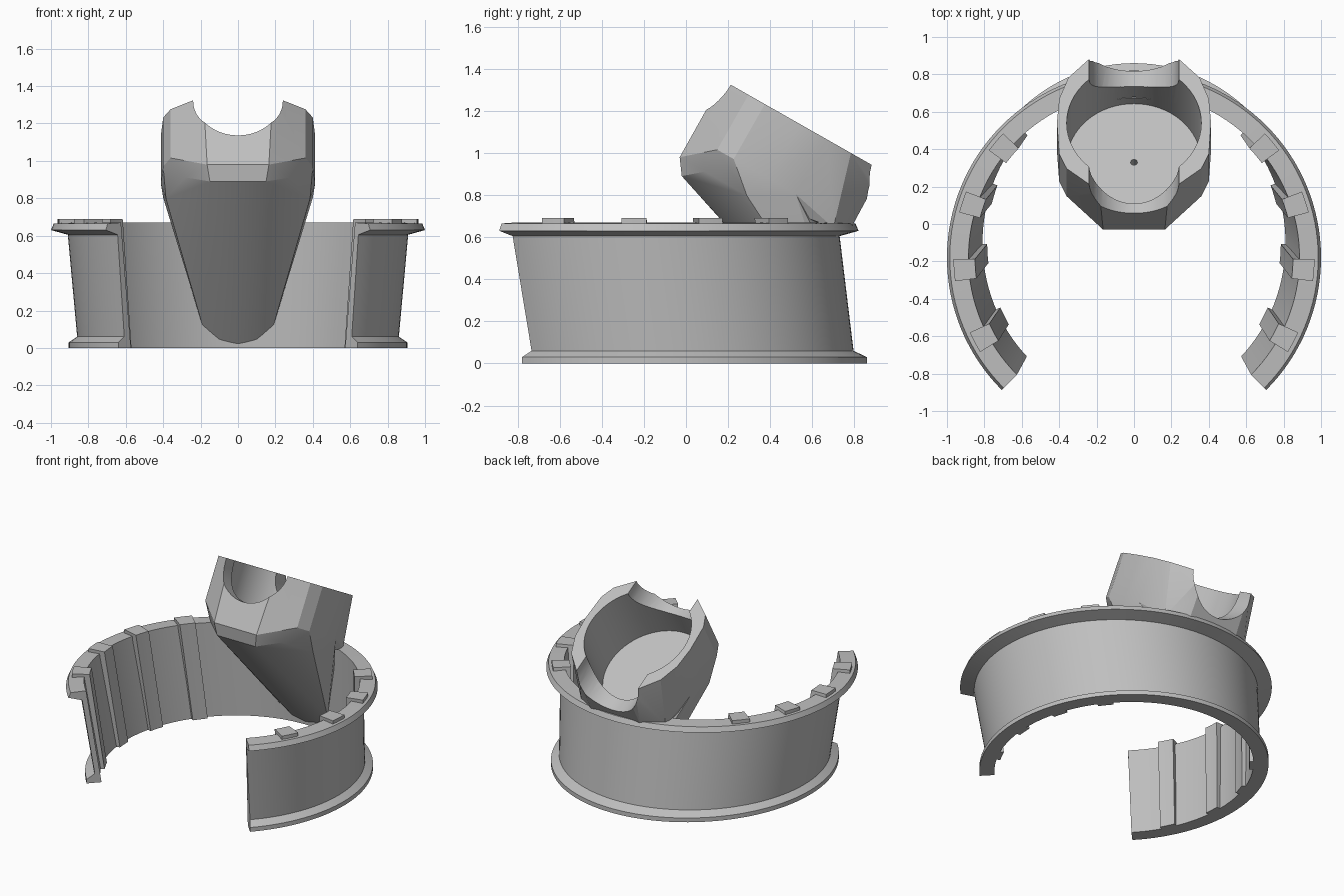
import bpy, bmesh, math
from mathutils import Matrix, Vector

cube = bpy.data.objects.get("Cube")
if cube:
    bpy.data.objects.remove(cube)

grey = bpy.data.materials.new("plain_grey")
grey.use_nodes = True
grey.diffuse_color = (0.52, 0.52, 0.52, 1)
grey.node_tree.nodes["Principled BSDF"].inputs["Base Color"].default_value = (0.52, 0.52, 0.52, 1)

# Cup frame: origin at the middle of the rim, y towards the back, z along the cup axis
CUP = Matrix.Translation((0, 0.54, 1.138)) @ Matrix.Rotation(math.radians(-29.6), 4, 'X')


def finish(bm, name):
    bmesh.ops.recalc_face_normals(bm, faces=bm.faces[:])
    mesh = bpy.data.meshes.new(name)
    bm.to_mesh(mesh)
    bm.free()
    mesh.materials.append(grey)
    ob = bpy.data.objects.new(name, mesh)
    bpy.context.collection.objects.link(ob)
    return ob


def activate(ob):
    bpy.ops.object.select_all(action='DESELECT')
    ob.select_set(True)
    bpy.context.view_layer.objects.active = ob


def smooth(ob, degrees):
    activate(ob)
    bpy.ops.object.shade_smooth_by_angle(angle=math.radians(degrees))


def sweep(name, profile, start, end, steps):
    """Sweep a profile of (x radius, y radius, y centre, z) around an arc."""
    bm = bmesh.new()
    rings = []
    for i in range(steps + 1):
        a = math.radians(start + (end - start) * i / steps)
        rings.append([bm.verts.new((rx * math.cos(a), cy + ry * math.sin(a), z))
                      for rx, ry, cy, z in profile])
    n = len(profile)
    for r, s in zip(rings, rings[1:]):
        for j in range(n):
            k = (j + 1) % n
            bm.faces.new((r[j], r[k], s[k], s[j]))
    bm.faces.new(rings[0])
    bm.faces.new(rings[-1])
    ob = finish(bm, name)
    smooth(ob, 25)
    return ob


def hull(name, points):
    """Convex solid around points mirrored in x."""
    bm = bmesh.new()
    for p in points:
        for side in (-1, 1):
            bm.verts.new((side * p[0], p[1], p[2]))
    res = bmesh.ops.convex_hull(bm, input=bm.verts[:])
    spare = {g for g in res["geom_interior"] + res["geom_unused"]
             if isinstance(g, bmesh.types.BMVert)}
    bmesh.ops.delete(bm, geom=list(spare), context='VERTS')
    bmesh.ops.dissolve_limit(bm, angle_limit=math.radians(1),
                             verts=bm.verts[:], edges=bm.edges[:])
    return finish(bm, name)


def cutter(name, radius, length, matrix, segments):
    bm = bmesh.new()
    bmesh.ops.create_cone(bm, cap_ends=True, segments=segments, radius1=radius,
                          radius2=radius, depth=length, matrix=CUP @ matrix)
    return finish(bm, name)


def boolean(ob, tool, operation):
    mod = ob.modifiers.new(operation.lower(), 'BOOLEAN')
    mod.operation = operation
    mod.solver = 'EXACT'
    mod.object = tool
    tool.hide_render = True
    activate(ob)
    bpy.ops.object.modifier_apply(modifier=mod.name)
    bpy.data.objects.remove(tool)


# Open band with a flange at the top and at the bottom
TOP, LOW = -0.18, -0.10
sweep("band", [
    (0.81, 0.86, LOW, 0), (0.905, 0.96, LOW, 0), (0.905, 0.96, LOW, 0.03),
    (0.86, 0.896, LOW, 0.06), (0.91, 0.91, TOP, 0.605), (1, 1, TOP, 0.63),
    (0.985, 0.985, TOP, 0.665), (0.885, 0.885, TOP, 0.67)], -45, 225, 96)

# Raised ribs down the inside of the band, mirrored left and right
rib = [(0.785, 0.835, LOW, 0), (0.83, 0.88, LOW, 0), (0.895, 0.895, TOP, 0.63),
       (0.965, 0.965, TOP, 0.645), (0.965, 0.965, TOP, 0.69), (0.85, 0.85, TOP, 0.69)]
for i, mid in enumerate((-28, -4, 18, 40)):
    for side, a in (("left", mid), ("right", 180 - mid)):
        sweep(f"rib_{side}_{i + 1}", rib, a - 3.5, a + 3.5, 3)

# Cup body: rim outline and lower rings in the cup frame
rim = [(0.185, -0.42), (0.36, -0.28), (0.40, -0.19), (0.412, 0), (0.40, 0.15),
       (0.35, 0.28), (0.185, 0.45)]


def ring(points, depth):
    return [CUP @ Vector((x, y, -depth)) for x, y in points]


lower = ring(rim[1:5], 0.3) + ring([(0.28, -0.28), (0.385, -0.05)], 0.42)
chin = [(0.165, -0.03, 0.98), (0.15, -0.02, 0.89)]
heel = [(0.19, 0.785, 0.645), (0.33, 0.70, 0.645)]
cup = hull("cup_holder", ring(rim, 0) + lower + chin + heel)

# Tapering support from the cup down to the foot of the band
foot = [(0.2, 0.70, 0.62), (0.26, 0.70, 0.45), (0.19, 0.73, 0.12),
        (0.10, 0.76, 0.035), (0, 0.765, 0.015)]
boolean(cup, hull("support", lower + chin + foot), 'UNION')

# Round well, rim notch from front to back, and drain hole
boolean(cup, cutter("well_cutter", 0.36, 1, Matrix.Translation((0, 0, 0.075)), 64), 'DIFFERENCE')
boolean(cup, cutter("notch_cutter", 0.24, 1.6, Matrix.Rotation(math.pi / 2, 4, 'X'), 48), 'DIFFERENCE')
boolean(cup, cutter("drain_cutter", 0.018, 0.3, Matrix.Translation((0, 0, -0.43)), 16), 'DIFFERENCE')
smooth(cup, 20)
